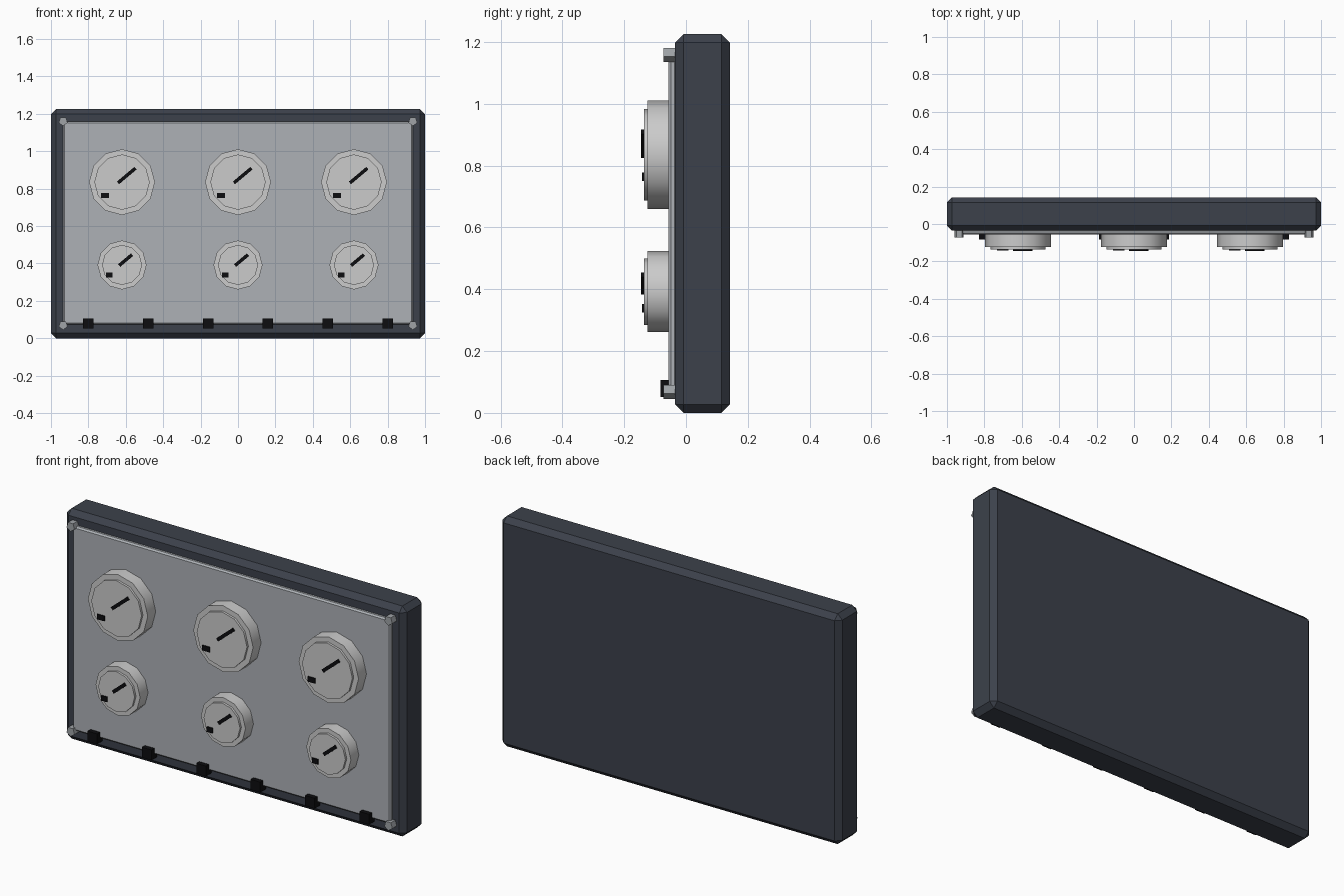
import bpy, math

if "Cube" in bpy.data.objects:
    bpy.data.objects.remove(bpy.data.objects["Cube"])


def mat(name, c):
    m = bpy.data.materials.new(name)
    m.diffuse_color = (*c, 1)
    m.use_nodes = True
    m.node_tree.nodes["Principled BSDF"].inputs["Base Color"].default_value = m.diffuse_color
    return m


SLATE = mat("slate", (0.045, 0.053, 0.07))
PANEL = mat("panel_grey", (0.42, 0.44, 0.47))
LIGHT = mat("dial_grey", (0.62, 0.63, 0.65))
STEEL = mat("bolt_grey", (0.35, 0.37, 0.39))
BLACK = mat("black", (0.004, 0.004, 0.005))


def finish(o, name, m, bevel=0):
    o.name = name
    o.data.materials.append(m)
    if bevel:
        b = o.modifiers.new("bevel", 'BEVEL')
        b.width = bevel
        b.segments = 1
    return o


# Box given by its extents, optionally turned in the front plane
def box(name, x, y, z, m, bevel=0, turn=0):
    bpy.ops.mesh.primitive_cube_add(size=1)
    o = bpy.context.object
    o.scale = [b - a for a, b in (x, y, z)]
    bpy.ops.object.transform_apply(location=False, rotation=False, scale=True)
    o.location = [(a + b) / 2 for a, b in (x, y, z)]
    o.rotation_euler.y = -turn
    return finish(o, name, m, bevel)


# Disc with its axis along y
def disc(name, x, z, r, y0, y1, sides, m, turn=0):
    bpy.ops.mesh.primitive_cylinder_add(
        vertices=sides, radius=r, depth=y1 - y0,
        location=(x, (y0 + y1) / 2, z), rotation=(math.pi / 2, turn, 0))
    bpy.ops.object.shade_smooth_by_angle(angle=math.radians(40))
    return finish(bpy.context.object, name, m)


def bar(name, x, z, w, h, y0, y1, turn=0):
    return box(name, (x - w / 2, x + w / 2), (y0, y1), (z - h / 2, z + h / 2), BLACK, turn=turn)


# Housing and front panel
box("housing", (-1, 1), (-0.035, 0.142), (0, 1.225), SLATE, 0.027)
box("front_panel", (-0.935, 0.935), (-0.057, -0.03), (0.073, 1.16), PANEL, 0.008)

# Corner bolts
for x in (-0.935, 0.935):
    for z in (0.07, 1.16):
        disc("corner_bolt", x, z, 0.025, -0.072, -0.034, 5, STEEL, math.pi)

# Dials: z, rim radius, face radius, needle offset and length, mark offset and width
rows = [(0.835, 0.176, 0.148, (0.025, 0.035), 0.122, (-0.09, -0.071), 0.043),
        (0.392, 0.131, 0.107, (0.019, 0.026), 0.09, (-0.069, -0.054), 0.035)]
for x in (-0.62, 0, 0.62):
    for z, rim, face, n, length, k, w in rows:
        disc("dial_rim", x, z, rim, -0.124, -0.05, 12, LIGHT)
        disc("dial_face", x, z, face, -0.136, -0.12, 12, LIGHT)
        bar("dial_needle", x + n[0], z + n[1], length, 0.018, -0.145, -0.134, math.radians(40))
        bar("dial_mark", x + k[0], z + k[1], w, 0.027, -0.142, -0.13)

# Switch row along the lower edge
for i in range(6):
    bar("switch", -0.8 + 0.32 * i, 0.079, 0.056, 0.055, -0.082, -0.034)
